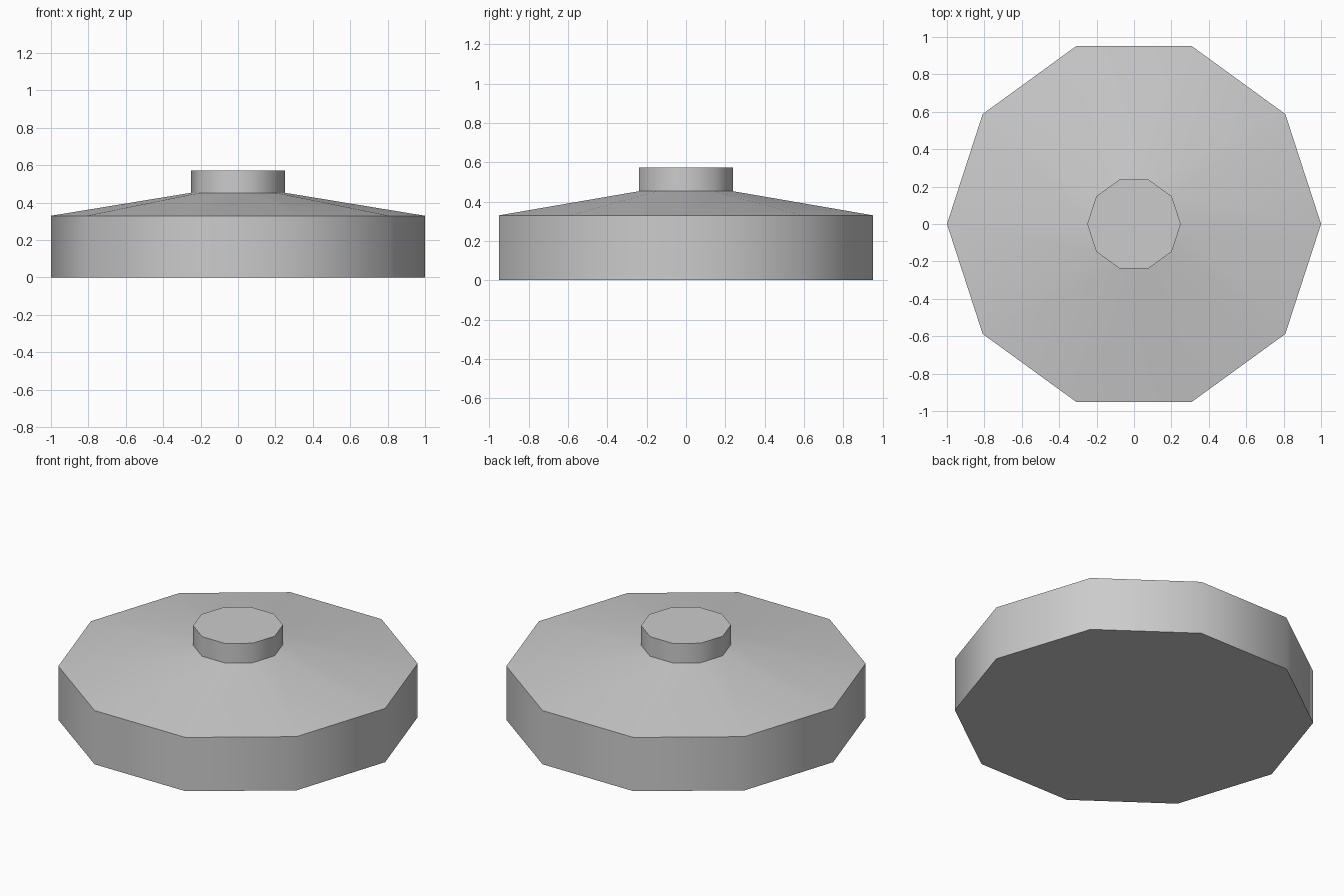
import bpy
import bmesh
from math import cos, sin, tau, radians

SIDES = 10

cube = bpy.data.objects.get("Cube")
if cube:
    bpy.data.objects.remove(cube, do_unlink=True)

grey = bpy.data.materials.new("light_grey")
grey.use_nodes = True
colour = (0.6, 0.6, 0.6, 1)
grey.diffuse_color = colour
grey.node_tree.nodes["Principled BSDF"].inputs["Base Color"].default_value = colour


def lathe(name, profile, cap_bottom=False, cap_top=False):
    """Turn a (radius, height) profile into a ten-sided part."""
    bm = bmesh.new()
    rings = [[bm.verts.new((r * cos(tau * i / SIDES), r * sin(tau * i / SIDES), z))
              for i in range(SIDES)] for r, z in profile]
    for low, high in zip(rings, rings[1:]):
        for i in range(SIDES):
            j = (i + 1) % SIDES
            bm.faces.new((low[i], low[j], high[j], high[i]))
    if cap_bottom:
        bm.faces.new(rings[0][::-1])
    if cap_top:
        bm.faces.new(rings[-1])
    mesh = bpy.data.meshes.new(name)
    bm.to_mesh(mesh)
    bm.free()
    mesh.materials.append(grey)
    obj = bpy.data.objects.new(name, mesh)
    bpy.context.collection.objects.link(obj)
    # Smooth around the sides, sharp at the rims
    bpy.ops.object.select_all(action='DESELECT')
    obj.select_set(True)
    bpy.context.view_layer.objects.active = obj
    bpy.ops.object.shade_smooth_by_angle(angle=radians(50))
    return obj


# Drum with its shallow sloping top
lathe("base_drum", [(1, 0), (1, 0.33), (0.25, 0.453)], cap_bottom=True)

# Small raised knob in the centre
lathe("top_knob", [(0.25, 0.453), (0.25, 0.573)], cap_top=True)
